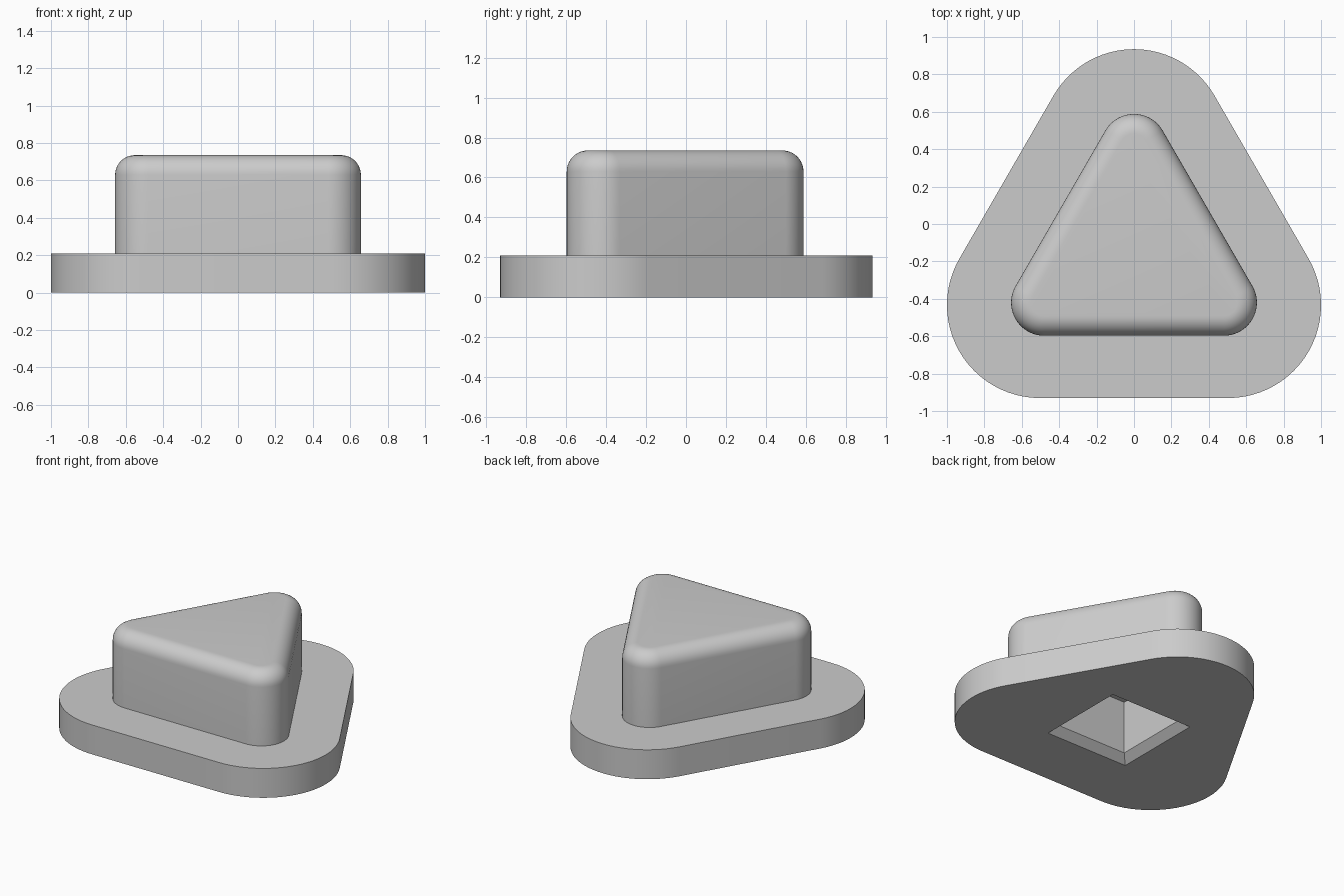
import bpy
import bmesh
from math import sin, cos, pi, radians, sqrt

default = bpy.data.objects.get("Cube")
if default:
    bpy.data.objects.remove(default, do_unlink=True)

CENTRE_Y = -0.143       # shared centre of both triangles and the socket
FLANGE_TOP = 0.21
PLUG_TOP = 0.735
FILLET = 0.105
CHAMFER = 0.052


def rounded_triangle(half_side, radius, steps=24):
    """Outline of an equilateral triangle of arc centres, grown by a radius."""
    reach = 2 * half_side / sqrt(3)
    points = []
    for corner in range(3):
        middle = radians(90 + 120 * corner)
        for i in range(steps + 1):
            a = middle + radians(120) * (i / steps - 0.5)
            points.append((reach * cos(middle) + radius * cos(a),
                           CENTRE_Y + reach * sin(middle) + radius * sin(a)))
    return points


def square(half):
    return [(sx * half, CENTRE_Y - 0.008 + sy * half)
            for sx, sy in ((-1, -1), (1, -1), (1, 1), (-1, 1))]


def loft(bm, rings):
    """Join outlines at given heights, cap the last, return the first ring's edges."""
    loops = [[bm.verts.new((x, y, z)) for x, y in outline] for outline, z in rings]
    for low, high in zip(loops, loops[1:]):
        for i in range(len(low)):
            j = (i + 1) % len(low)
            bm.faces.new((low[i], low[j], high[j], high[i]))
    bm.faces.new(loops[-1])
    first = loops[0]
    return [bm.edges.get((first[i - 1], first[i])) for i in range(len(first))]


bm = bmesh.new()

# Flange wall, step and plug with a rounded top rim
flange = rounded_triangle(0.503, 0.497)
plug_half, plug_radius = 0.48, 0.177
rings = [(flange, 0), (flange, FLANGE_TOP),
         (rounded_triangle(plug_half, plug_radius), FLANGE_TOP)]
for i in range(11):
    a = pi / 2 * i / 10
    rings.append((rounded_triangle(plug_half, plug_radius - FILLET * (1 - cos(a))),
                  PLUG_TOP - FILLET * (1 - sin(a))))
outer_rim = loft(bm, rings)

# Square socket with a chamfered mouth
socket_rim = loft(bm, [(square(0.326), 0),
                       (square(0.326 - CHAMFER), CHAMFER),
                       (square(0.326 - CHAMFER), 0.43)])

# Underside between the flange and the socket
bmesh.ops.triangle_fill(bm, use_beauty=True, edges=outer_rim + socket_rim)
bmesh.ops.recalc_face_normals(bm, faces=bm.faces)

mesh = bpy.data.meshes.new("flanged_plug")
bm.to_mesh(mesh)
bm.free()
body = bpy.data.objects.new("flanged_plug", mesh)
bpy.context.collection.objects.link(body)

# Plain grey material
grey = bpy.data.materials.new("plain_grey")
grey.use_nodes = True
colour = (0.6, 0.6, 0.6, 1)
grey.diffuse_color = colour
grey.node_tree.nodes["Principled BSDF"].inputs["Base Color"].default_value = colour
mesh.materials.append(grey)

bpy.ops.object.select_all(action="DESELECT")
body.select_set(True)
bpy.context.view_layer.objects.active = body
bpy.ops.object.shade_smooth_by_angle(angle=radians(30))
